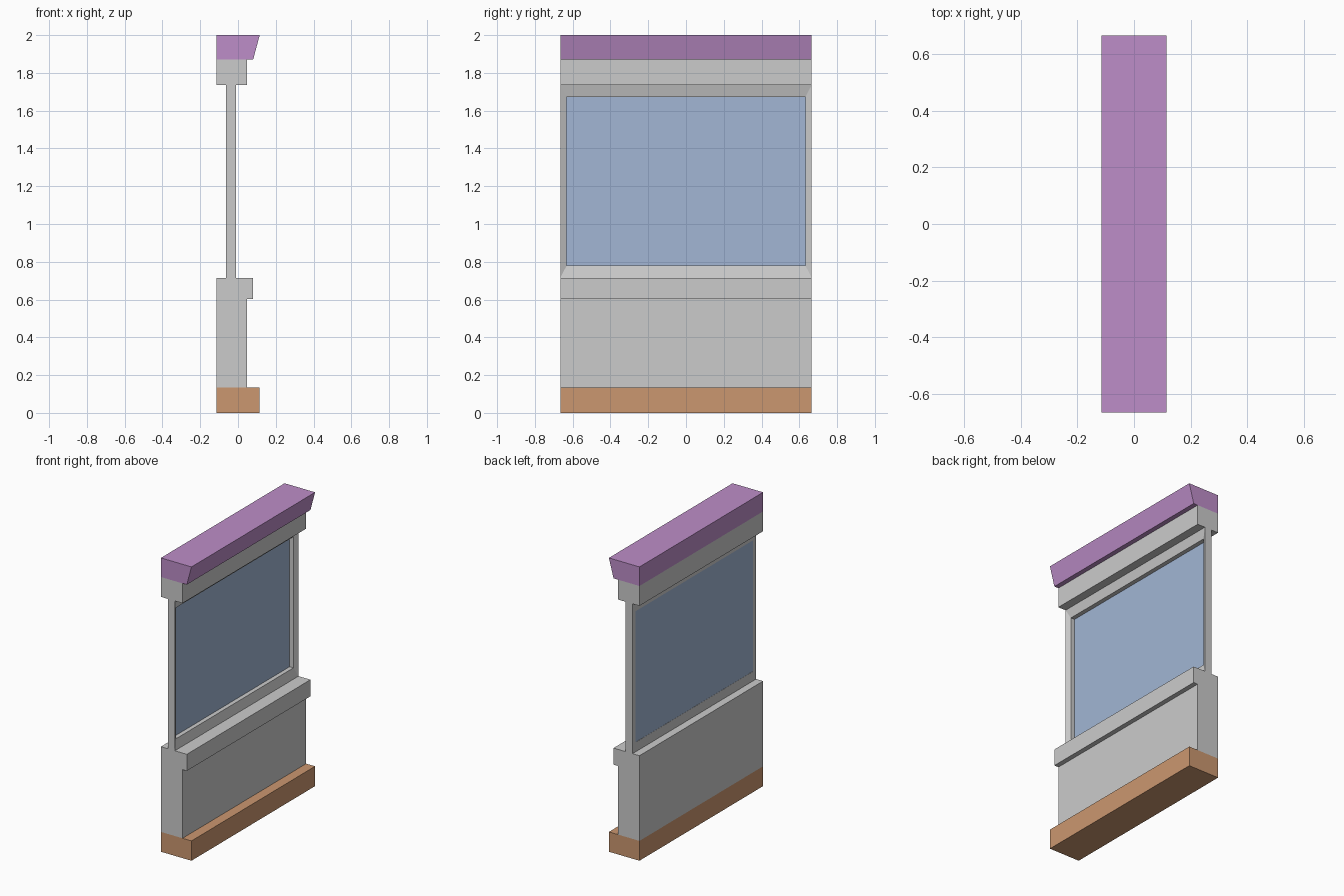
import bpy

if "Cube" in bpy.data.objects:
    bpy.data.objects.remove(bpy.data.objects["Cube"])

W = 0.665       # half width along y
BACK = -0.115   # common back plane


def make_mesh(name, verts, faces, color=None):
    mesh = bpy.data.meshes.new(name)
    mesh.from_pydata(verts, [], faces)
    mesh.update()
    obj = bpy.data.objects.new(name, mesh)
    bpy.context.collection.objects.link(obj)
    if color:
        mat = bpy.data.materials.new(name + "_color")
        mat.diffuse_color = (*color, 1)
        mat.use_nodes = True
        mat.node_tree.nodes["Principled BSDF"].inputs["Base Color"].default_value = mat.diffuse_color
        mesh.materials.append(mat)
    return obj


def extrude_profile(name, profile, half_width, color=None):
    """Extrude a counter-clockwise (x, z) profile along y."""
    n = len(profile)
    verts = [(x, y, z) for y in (-half_width, half_width) for x, z in profile]
    faces = [tuple(range(n)), tuple(range(2 * n - 1, n - 1, -1))]
    faces += [(i, i + n, (i + 1) % n + n, (i + 1) % n) for i in range(n)]
    return make_mesh(name, verts, faces, color)


def box_profile(x0, x1, z0, z1):
    return [(x0, z0), (x1, z0), (x1, z1), (x0, z1)]


# Base skirting
extrude_profile("base", box_profile(BACK, 0.115, 0, 0.135), W, (0.60, 0.31, 0.16))

# Lower wall with projecting sill
extrude_profile("lower_wall", [(BACK, 0.135), (0.048, 0.135), (0.048, 0.602),
                               (0.08, 0.602), (0.08, 0.715), (BACK, 0.715)], W)

# Header above the window
extrude_profile("header", box_profile(BACK, 0.048, 1.735, 1.87), W)

# Cornice with sloping front
extrude_profile("cornice", [(BACK, 1.87), (0.08, 1.87), (0.115, 2.0), (BACK, 2.0)],
                W, (0.51, 0.27, 0.58))

# Window frame: rectangular loops joined into a closed ring with a sloped front
OUTER = (W, 0.715, 1.735)
INNER = (0.632, 0.78, 1.672)
loops = [(-0.063, OUTER), (-0.010, OUTER), (-0.025, INNER), (-0.063, INNER)]
verts = [(x, y, z) for x, (w, z0, z1) in loops
         for y, z in ((-w, z0), (w, z0), (w, z1), (-w, z1))]
faces = []
for a in range(4):
    b = (a + 1) % 4
    for i in range(4):
        j = (i + 1) % 4
        faces.append((a * 4 + i, a * 4 + j, b * 4 + j, b * 4 + i))
make_mesh("window_frame", verts, faces)

# Glass pane near the back of the frame
extrude_profile("glass", box_profile(-0.062, -0.054, INNER[1], INNER[2]),
                INNER[0], (0.36, 0.47, 0.66))
